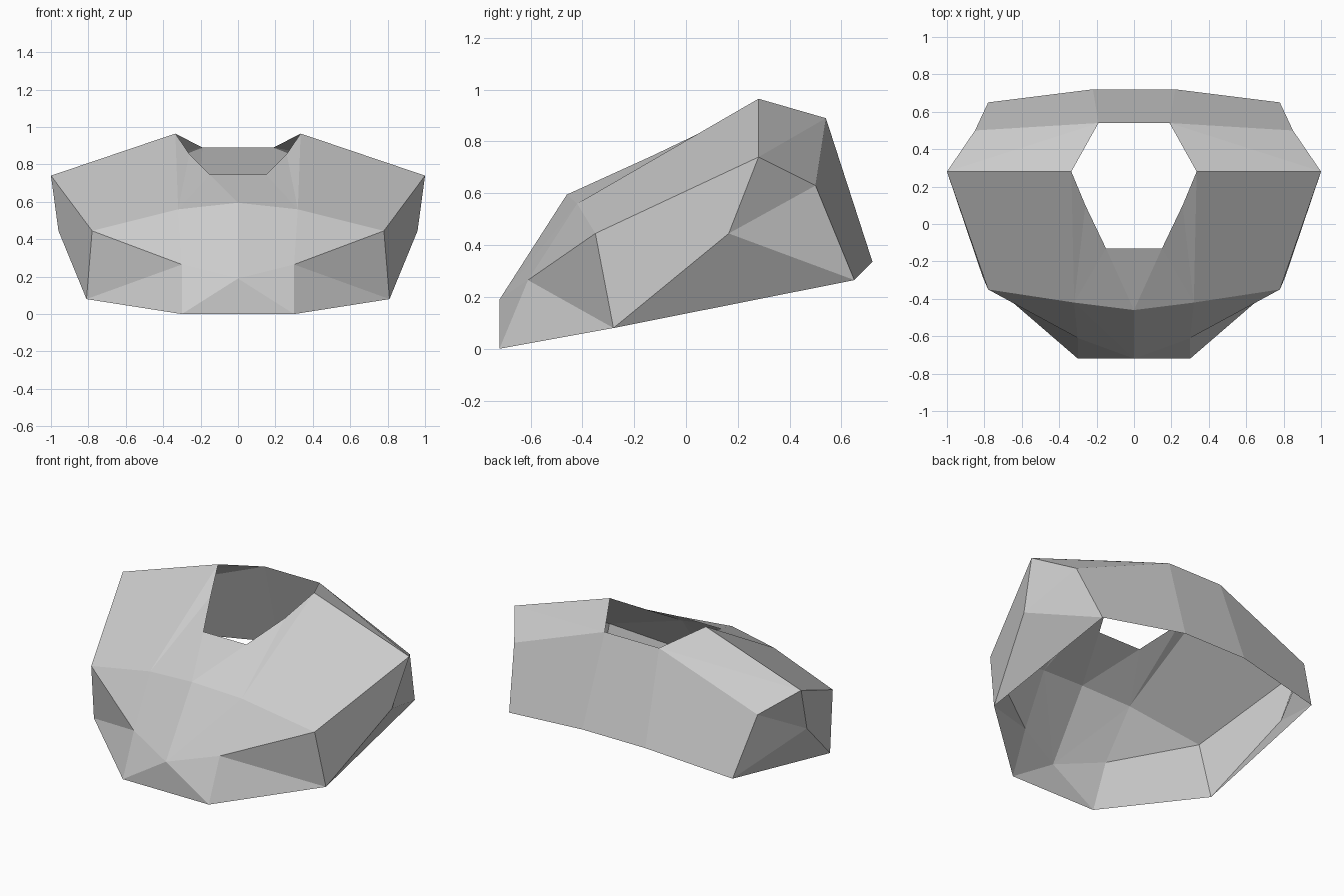
import bpy
import bmesh

if "Cube" in bpy.data.objects:
    bpy.data.objects.remove(bpy.data.objects["Cube"], do_unlink=True)

# Single grey finish
grey = bpy.data.materials.new("plain_grey")
grey.use_nodes = True
colour = (0.6, 0.6, 0.6, 1)
grey.diffuse_color = colour
grey.node_tree.nodes["Principled BSDF"].inputs["Base Color"].default_value = colour

# Corner points of the left half; the rest comes from mirroring
corners = {
    # front lip
    "lip_mid": (0, -.72, 0), "lip": (.3, -.72, 0),
    "nose": (0, -.72, .19), "cheek": (.3, -.61, .265),
    # brow line and lower side corner
    "brow_mid": (0, -.46, .595), "brow": (.32, -.42, .56),
    "brow_end": (.78, -.35, .445), "side_low": (.81, -.28, .08),
    # rim of the top opening
    "rim_front_mid": (0, -.13, .745), "rim_front": (.15, -.13, .745),
    "rim_side": (.26, .1, .855), "rim_peak": (.335, .28, .965),
    "rim_back": (.19, .54, .89), "rim_back_mid": (0, .54, .89),
    # side and back
    "shoulder": (1, .28, .74), "waist": (.96, .165, .445),
    "hip": (.85, .5, .63), "heel": (.78, .65, .265),
    "tail": (.22, .72, .335), "tail_mid": (0, .72, .335),
}

# Flat panels joining the corners
panels = [
    # front
    "lip_mid lip nose", "lip cheek nose", "lip side_low cheek",
    "side_low brow_end cheek", "cheek brow_end brow",
    "nose cheek brow", "nose brow brow_mid",
    # sloping top
    "brow_mid rim_front rim_front_mid", "brow_mid brow rim_front",
    "brow rim_side rim_front", "brow rim_peak rim_side",
    "brow brow_end shoulder rim_peak",
    # side
    "side_low waist shoulder brow_end", "side_low heel waist",
    "waist heel hip", "waist hip shoulder",
    # back
    "shoulder rim_back rim_peak", "shoulder hip rim_back",
    "hip heel tail rim_back", "rim_back tail tail_mid rim_back_mid",
]

bm = bmesh.new()
verts = {name: bm.verts.new(place) for name, place in corners.items()}
for panel in panels:
    bm.faces.new([verts[name] for name in panel.split()])

# Mirror to the right half, then weld the centre seam
half = bm.verts[:] + bm.edges[:] + bm.faces[:]
copy = bmesh.ops.duplicate(bm, geom=half)["geom"]
for v in copy:
    if isinstance(v, bmesh.types.BMVert):
        v.co.x = -v.co.x
bmesh.ops.remove_doubles(bm, verts=bm.verts[:], dist=0.001)

# Point all panels outward
bmesh.ops.recalc_face_normals(bm, faces=bm.faces[:])
roof = max(bm.faces, key=lambda f: f.calc_center_median().z)
if roof.normal.z < 0:
    bmesh.ops.reverse_faces(bm, faces=bm.faces[:])

mesh = bpy.data.meshes.new("faceted_shell")
bm.to_mesh(mesh)
bm.free()
mesh.materials.append(grey)
shell = bpy.data.objects.new("faceted_shell", mesh)
bpy.context.collection.objects.link(shell)
